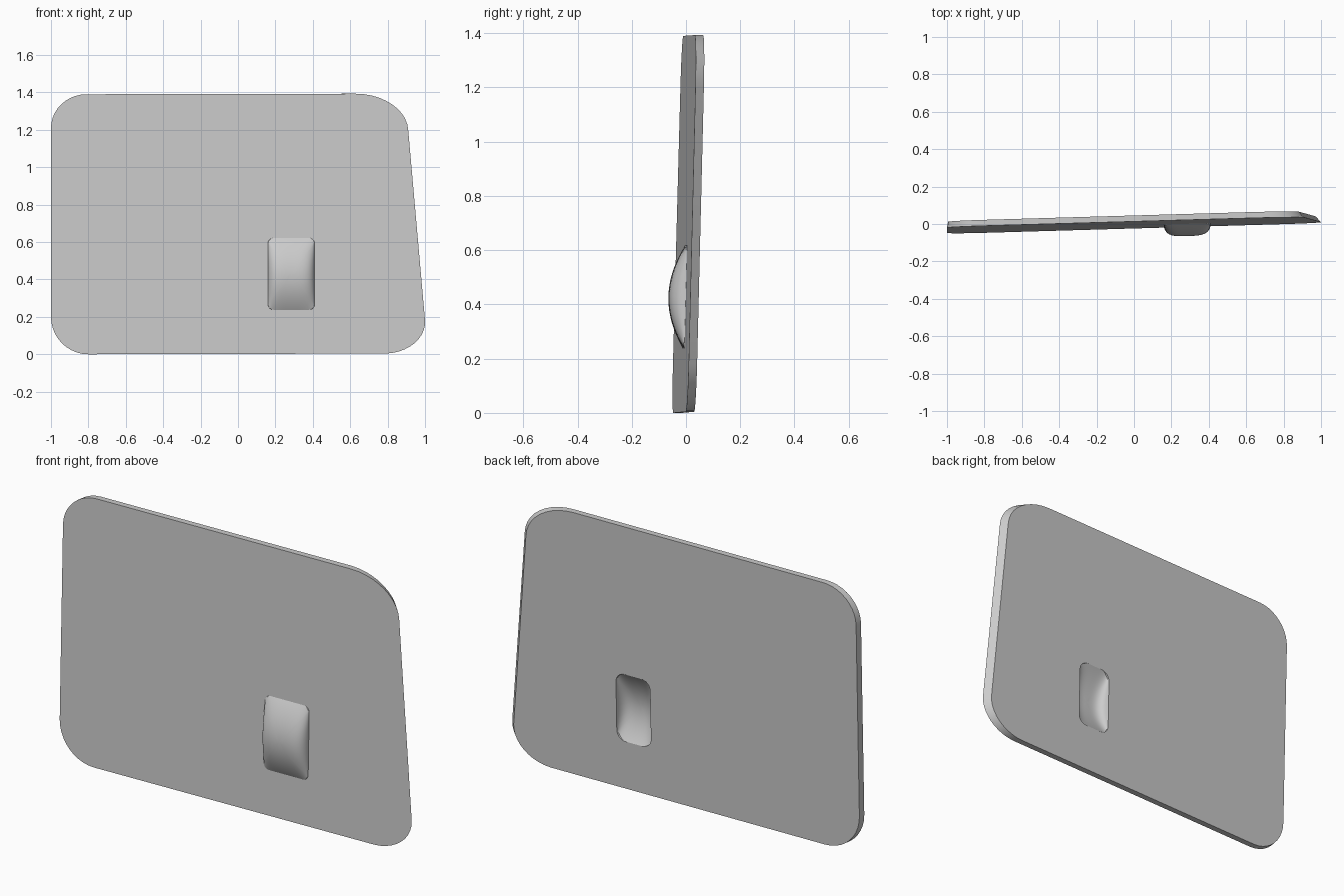
import bpy, bmesh, math
from mathutils import Vector

if "Cube" in bpy.data.objects:
    bpy.data.objects.remove(bpy.data.objects["Cube"], do_unlink=True)

grey = bpy.data.materials.new("plain_grey")
grey.use_nodes = True
colour = (0.6, 0.6, 0.6, 1)
grey.diffuse_color = colour
grey.node_tree.nodes["Principled BSDF"].inputs["Base Color"].default_value = colour

THICK = 0.032
BULGE = 0.06


def place(x, z, depth):
    """Put a point on the slightly leaning and turned sheet."""
    return Vector((x, -0.024 + 0.029 * x + 0.027 * z + depth, z))


def rounded_outline(corners, steps):
    """Each corner is (start, tip, end); round it and subdivide the straight runs."""
    points = []
    k = 0.55
    for i, (a, b, c) in enumerate(corners):
        a, b, c = Vector(a), Vector(b), Vector(c)
        h1, h2 = a.lerp(b, k), c.lerp(b, k)
        for j in range(steps + 1):
            t = j / steps
            u = 1 - t
            points.append(a * u**3 + h1 * 3 * u * u * t + h2 * 3 * u * t * t + c * t**3)
        following = Vector(corners[(i + 1) % len(corners)][0])
        points += [c.lerp(following, j / steps) for j in range(1, steps)]
    return points


def rounded_rectangle(w, h, r):
    corners = []
    for sx, sz in ((-1, 1), (1, 1), (1, -1), (-1, -1)):
        tip = (sx * w, sz * h)
        on_side = (sx * w, sz * (h - r))
        on_end = (sx * (w - r), sz * h)
        corners.append((on_side, tip, on_end) if sx * sz < 0 else (on_end, tip, on_side))
    return rounded_outline(corners, 8)


bm = bmesh.new()


def bridge(a, b):
    for i in range(len(a)):
        j = (i + 1) % len(a)
        bm.faces.new((a[i], a[j], b[j], b[i]))


def loop_edges(ring):
    found = []
    for i, v in enumerate(ring):
        other = ring[(i + 1) % len(ring)]
        found.append(bm.edges.get((v, other)) or bm.edges.new((v, other)))
    return found


def dome(w, h, r, base):
    """Pillow-shaped bulge towards the front; returns its rim."""
    shape = rounded_rectangle(w, h, r)
    cx, cz, rings = 0.285, 0.43, 14
    rim = previous = None
    for n in range(rings):
        k = math.cos(n / rings * math.pi / 2)
        ring = []
        for p in shape:
            s, t = p.x * k / w, p.y * k / h
            rise = BULGE * (1 - t * t) * math.sqrt(max(0, 1 - s**4)) if n else 0
            ring.append(bm.verts.new(place(cx + p.x * k, cz + p.y * k, base - rise)))
        if previous:
            bridge(previous, ring)
        else:
            rim = ring
        previous = ring
    tip = bm.verts.new(place(cx, cz, base - BULGE))
    for i, v in enumerate(previous):
        bm.faces.new((v, previous[(i + 1) % len(previous)], tip))
    return rim


# Panel outline with a slanted left end
outline = rounded_outline([
    ((-1, 1.21), (-1, 1.39), (-0.81, 1.39)),
    ((0.63, 1.393), (0.9, 1.393), (0.91, 1.2)),
    ((1, 0.18), (1.01, 0.01), (0.79, 0.004)),
    ((-0.8, 0), (-1, 0), (-1, 0.2)),
], 10)
front = [bm.verts.new(place(p.x, p.y, 0)) for p in outline]
# The back is a little narrower, so the ends are bevelled
back = [bm.verts.new(place(p.x * 0.982 - 0.012, p.y, THICK)) for p in outline]
bridge(front, back)

# Pressed bulge on the front, matching hollow behind
front_rim = dome(0.125, 0.192, 0.03, 0)
back_rim = dome(0.097, 0.178, 0.05, THICK)
for outer, inner in ((front, front_rim), (back, back_rim)):
    bmesh.ops.triangle_fill(bm, use_beauty=True, use_dissolve=False,
                            edges=loop_edges(outer) + loop_edges(inner))

bmesh.ops.recalc_face_normals(bm, faces=bm.faces)
mesh = bpy.data.meshes.new("panel")
bm.to_mesh(mesh)
bm.free()
mesh.materials.append(grey)
panel = bpy.data.objects.new("panel", mesh)
bpy.context.collection.objects.link(panel)

bpy.ops.object.select_all(action="DESELECT")
panel.select_set(True)
bpy.context.view_layer.objects.active = panel
bpy.ops.object.shade_smooth_by_angle(angle=math.radians(27))
